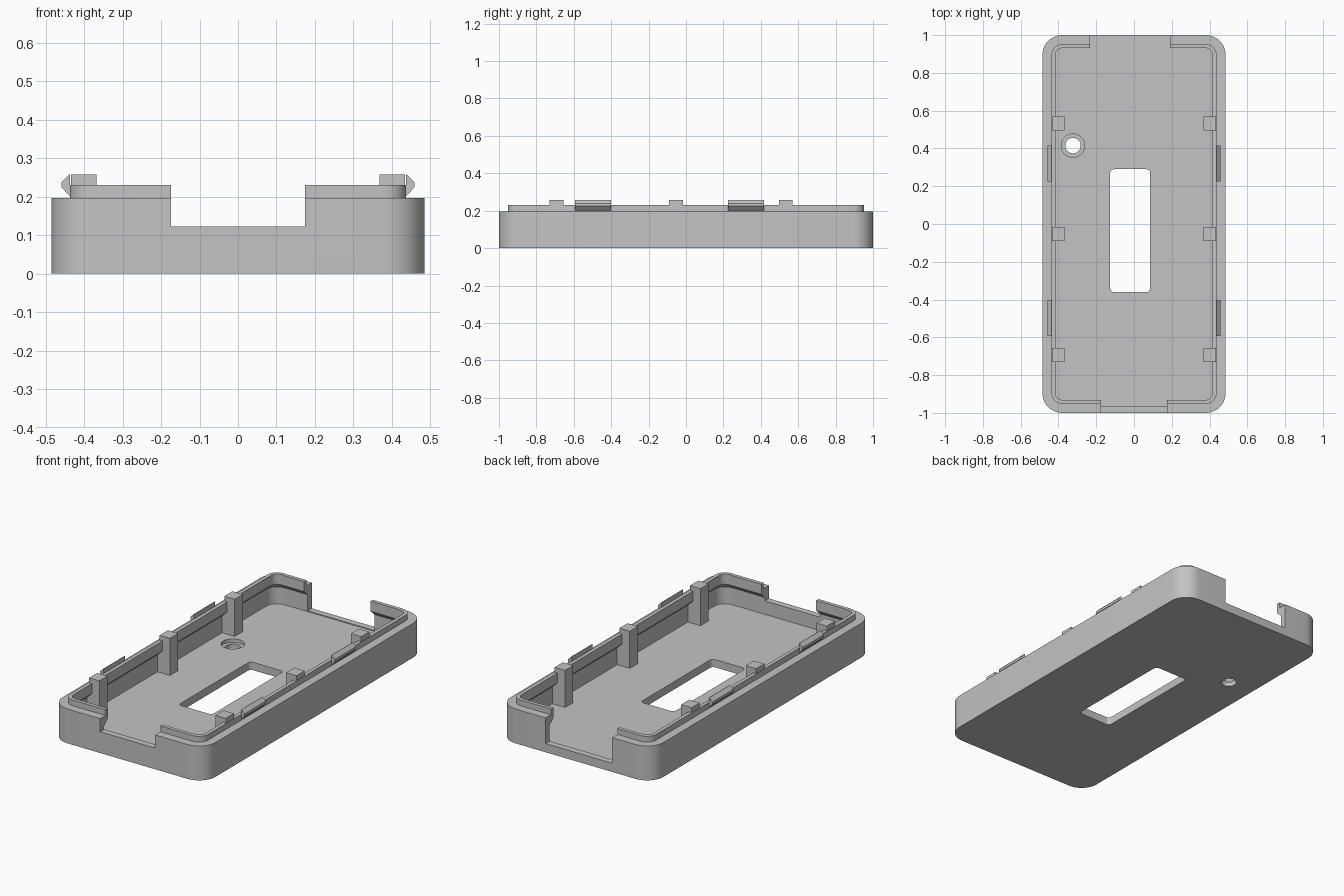
import bpy, bmesh, math

cube = bpy.data.objects.get("Cube")
if cube:
    bpy.data.objects.remove(cube, do_unlink=True)

grey = bpy.data.materials.new("plain grey")
grey.use_nodes = True
COLOUR = (0.55, 0.55, 0.55, 1)
grey.diffuse_color = COLOUR
grey.node_tree.nodes["Principled BSDF"].inputs["Base Color"].default_value = COLOUR


def finish(name, bm):
    bmesh.ops.recalc_face_normals(bm, faces=bm.faces)
    mesh = bpy.data.meshes.new(name)
    bm.to_mesh(mesh)
    bm.free()
    mesh.materials.append(grey)
    obj = bpy.data.objects.new(name, mesh)
    bpy.context.collection.objects.link(obj)
    return obj


def rounded_outline(hx, hy, r, steps=10, cx=0, cy=0):
    points = []
    for k, (sx, sy) in enumerate([(1, 1), (-1, 1), (-1, -1), (1, -1)]):
        for i in range(steps + 1):
            a = math.pi / 2 * (k + i / steps)
            points.append((cx + sx * (hx - r) + r * math.cos(a),
                           cy + sy * (hy - r) + r * math.sin(a)))
    return points


def loft(name, rings):
    """Skin a stack of (outline, z) rings and cap both ends."""
    bm = bmesh.new()
    loops = [[bm.verts.new((x, y, z)) for x, y in pts] for pts, z in rings]
    n = len(loops[0])
    for low, high in zip(loops, loops[1:]):
        for i in range(n):
            j = (i + 1) % n
            bm.faces.new((low[i], low[j], high[j], high[i]))
    bm.faces.new(loops[0])
    bm.faces.new(loops[-1])
    return finish(name, bm)


def side_prism(name, profile, y0, y1, side):
    """Extrude an x-z profile along y, on the left (+1) or right (-1)."""
    bm = bmesh.new()
    ends = [[bm.verts.new((side * x, y, z)) for x, z in profile] for y in (y0, y1)]
    n = len(profile)
    for i in range(n):
        j = (i + 1) % n
        bm.faces.new((ends[0][i], ends[0][j], ends[1][j], ends[1][i]))
    bm.faces.new(ends[0])
    bm.faces.new(ends[1])
    return finish(name, bm)


def box(name, x0, x1, y0, y1, z0, z1):
    profile = [(x0, z0), (x1, z0), (x1, z1), (x0, z1)]
    return side_prism(name, profile, y0, y1, 1)


def column(name, outline, z0, z1):
    return loft(name, [(outline, z0), (outline, z1)])


# Tray shell: (inset from the outside, height), going up the outside and down the inside
FLOOR = 0.045
SECTION = [(0, 0), (0, 0.197), (0.048, 0.197), (0.048, 0.23), (0.069, 0.23),
           (0.069, 0.172), (0.037, 0.142), (0.037, FLOOR)]
tray = loft("tray", [(rounded_outline(0.485 - d, 1 - d, 0.105 - d), z) for d, z in SECTION])

# Openings in the end walls and floor
cutters = [
    box("front_notch", -0.174, 0.174, -1.1, -0.88, 0.122, 0.4),
    box("back_notch", -0.232, 0.19, 0.88, 1.1, 0.05, 0.4),
    column("floor_slot", rounded_outline(0.106, 0.325, 0.02, 5, -0.02, -0.035), -0.1, 0.1),
    column("screw_hole", rounded_outline(0.041, 0.041, 0.0409, 8, -0.323, 0.415), -0.1, 0.1),
    column("screw_recess", rounded_outline(0.062, 0.062, 0.0619, 8, -0.323, 0.415), 0.025, 0.1),
]
bpy.context.view_layer.objects.active = tray
for cutter in cutters:
    cutter.hide_render = True
    mod = tray.modifiers.new(cutter.name, "BOOLEAN")
    mod.operation = "DIFFERENCE"
    mod.solver = "EXACT"
    mod.object = cutter
    bpy.ops.object.modifier_apply(modifier=mod.name)
for cutter in cutters:
    bpy.data.objects.remove(cutter, do_unlink=True)

bpy.ops.object.select_all(action="DESELECT")
tray.select_set(True)
bpy.ops.object.shade_smooth_by_angle(angle=math.radians(25))

# Support posts and snap clips along both long walls
POST = [(0.368, FLOOR - 0.01), (0.368, 0.258), (0.434, 0.258),
        (0.434, 0.19), (0.46, 0.14), (0.46, FLOOR - 0.01)]
CLIP = [(0.436, 0.2), (0.458, 0.224), (0.458, 0.238), (0.438, 0.258), (0.436, 0.258)]
for side, word in ((1, "left"), (-1, "right")):
    for i, y in enumerate((-0.693, -0.053, 0.533)):
        side_prism(f"{word}_post_{i + 1}", POST, y - 0.037, y + 0.037, side)
    for i, y in enumerate((-0.498, 0.32)):
        side_prism(f"{word}_clip_{i + 1}", CLIP, y - 0.096, y + 0.096, side)
